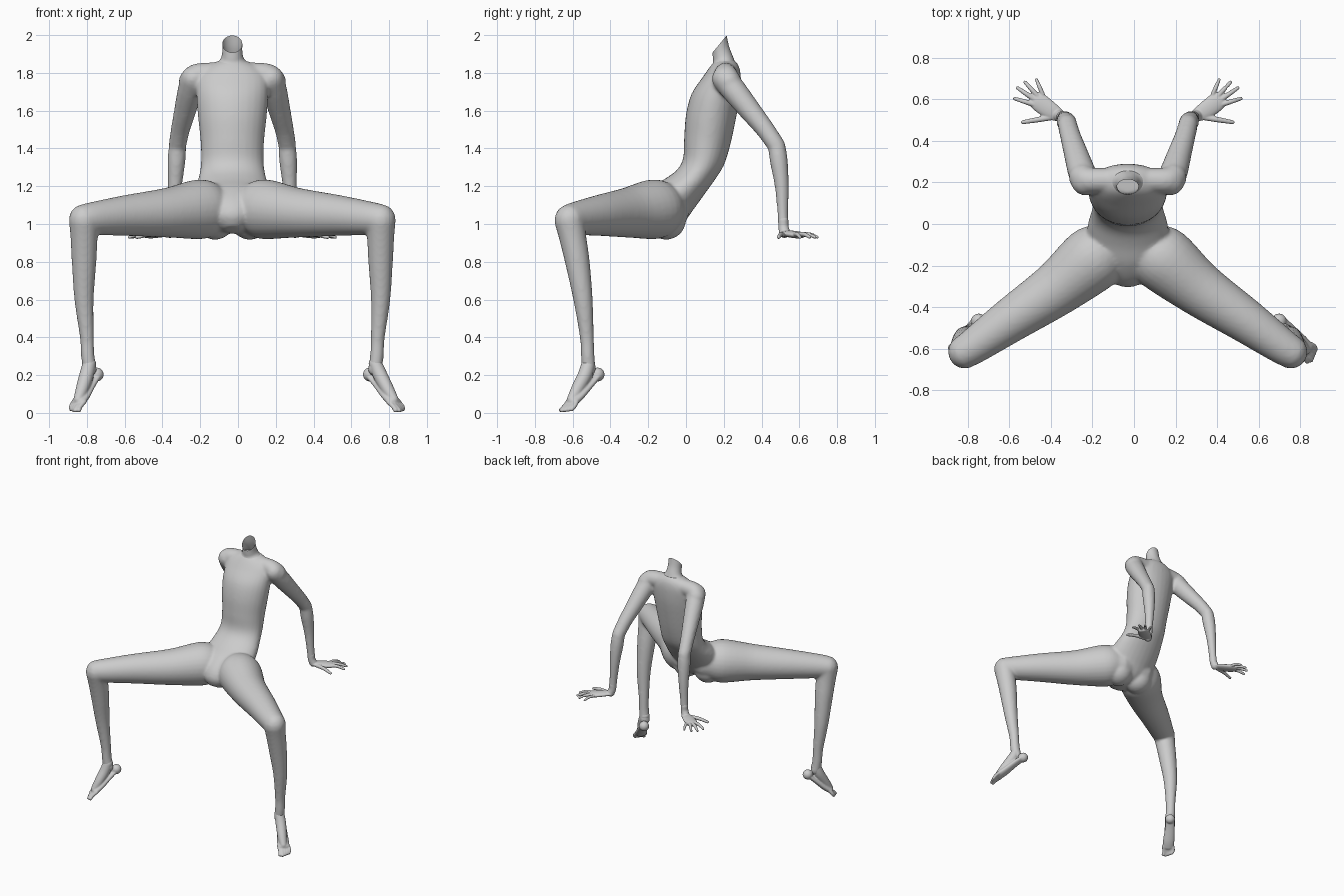
import bpy, bmesh, math
from mathutils import Vector as V

if "Cube" in bpy.data.objects:
    bpy.data.objects.remove(bpy.data.objects["Cube"])

CX = -0.03          # mirror plane of the figure
N = 28              # sides of every lofted ring


def spline(rows, steps=5):
    """Catmull-Rom through rows of numbers."""
    out = []
    for i in range(len(rows) - 1):
        p = [rows[max(0, min(len(rows) - 1, i + k))] for k in (-1, 0, 1, 2)]
        for j in range(steps):
            t = j / steps
            out.append([b + .5 * t * (c - a + t * (2*a - 5*b + 4*c - d + t * (3*(b - c) + d - a)))
                        for a, b, c, d in zip(*p)])
    return out + [list(rows[-1])]


def loft(bm, rings, caps=True):
    """Skin rings given as (centre, u, v)."""
    loops = [[bm.verts.new(c + u * math.cos(2*math.pi*k/N) + v * math.sin(2*math.pi*k/N))
              for k in range(N)] for c, u, v in rings]
    for a, b in zip(loops, loops[1:]):
        for k in range(N):
            bm.faces.new((a[k], a[(k+1) % N], b[(k+1) % N], b[k]))
    if caps:
        bm.faces.new(loops[0][::-1])
        bm.faces.new(loops[-1])


def tube(bm, rows, lat=None, flat=1.0):
    """Round-ended limb through (x, y, z, radius); flat squashes it across lat."""
    rows = spline(rows)
    P = [V(r[:3]) for r in rows]
    rings = []
    for i, r in enumerate(rows):
        t = (P[min(i+1, len(P)-1)] - P[max(i-1, 0)]).normalized()
        u = V(lat) if lat else t.cross(V((.3, .9, .31)) if abs(t.y) < .7 else V((1, 0, 0)))
        u = (u - t * u.dot(t)).normalized()
        v = t.cross(u)
        rad = r[3]
        ring = [(P[i], u * rad, v * rad * flat)]
        if i in (0, len(P) - 1):
            sgn = -1 if i == 0 else 1
            dome = [(P[i] + t * sgn * rad * flat * math.sin(a), u * rad * math.cos(a),
                     v * rad * flat * math.cos(a)) for a in (.4, .8, 1.2, 1.45)]
            ring = dome[::-1] + ring if i == 0 else ring + dome
        rings += ring
    loft(bm, rings)


def ball(bm, c, r):
    before = set(bm.verts)
    bmesh.ops.create_uvsphere(bm, u_segments=24, v_segments=16, radius=r)
    for vert in set(bm.verts) - before:
        vert.co += V(c)


def finish(bm, name, voxel=None, smooth=0):
    bmesh.ops.recalc_face_normals(bm, faces=bm.faces)
    me = bpy.data.meshes.new(name)
    bm.to_mesh(me)
    bm.free()
    me.polygons.foreach_set("use_smooth", [True] * len(me.polygons))
    ob = bpy.data.objects.new(name, me)
    bpy.context.collection.objects.link(ob)
    if voxel:
        m = ob.modifiers.new("fuse", 'REMESH')
        m.mode, m.voxel_size, m.use_smooth_shade = 'VOXEL', voxel, True
        m = ob.modifiers.new("soften", 'SMOOTH')
        m.factor, m.iterations = .5, smooth
    return ob


def side(rows, s, turn=0.0):
    """Place rows given as offsets from the mirror plane; turn swings the toes out."""
    return [(CX + s * (r[0] + turn * max(0, (.25 - r[2]) / .23)), *r[1:]) for r in rows]


# torso: front y z, back y z, half width
body = bmesh.new()
torso = [(-.285, .99, -.22, .955, .04), (-.305, 1.05, -.12, .95, .11), (-.275, 1.12, -.03, .985, .17),
         (-.20, 1.19, .035, 1.07, .20), (-.11, 1.24, .10, 1.16, .192), (-.045, 1.29, .15, 1.23, .175),
         (-.015, 1.35, .20, 1.31, .166), (-.01, 1.45, .235, 1.42, .168), (0, 1.58, .265, 1.56, .182),
         (.03, 1.69, .285, 1.68, .19), (.09, 1.78, .29, 1.78, .185), (.125, 1.83, .28, 1.835, .14),
         (.15, 1.86, .255, 1.87, .07)]
loft(body, [(V((CX, (a + c) / 2, (b + d) / 2)), V((w, 0, 0)), V((0, (a - c) / 2, (b - d) / 2)))
            for a, b, c, d, w in spline(torso)])

for s in (-1, 1):
    # buttock, thigh, knee and shin
    ball(body, side([(.092, -.105, 1.022)], s)[0], .105)
    tube(body, side([(.09, -.11, 1.08, .13), (.17, -.17, 1.078, .158), (.34, -.31, 1.06, .132),
                     (.56, -.46, 1.045, .108), (.73, -.58, 1.03, .088), (.785, -.615, 1.025, .08)], s))
    tube(body, side([(.785, -.617, 1.02, .08), (.785, -.60, .93, .072), (.785, -.575, .8, .065),
                     (.785, -.545, .6, .051), (.77, -.525, .4, .037), (.765, -.52, .3, .036),
                     (.755, -.515, .23, .037)], s))
    # shoulder and arm
    tube(body, side([(.03, .21, 1.80, .06), (.12, .21, 1.795, .06), (.19, .21, 1.785, .063),
                     (.218, .225, 1.755, .066)], s))
    tube(body, side([(.205, .205, 1.77, .068), (.225, .26, 1.70, .066), (.25, .34, 1.60, .058),
                     (.275, .42, 1.50, .05), (.29, .475, 1.42, .047)], s))
    tube(body, side([(.29, .48, 1.415, .046), (.296, .492, 1.33, .047), (.304, .507, 1.2, .037),
                     (.312, .512, 1.07, .029), (.318, .515, .985, .027)], s))
finish(body, "body", .010, 7)

# neck, open at the slanted cut
neck = bmesh.new()
loft(neck, [(V((CX, y, z)), V((rx, 0, 0)), V((0, -ry, -tilt))) for y, z, rx, ry, tilt in spline([
    (.20, 1.82, .125, .07, 0), (.20, 1.85, .088, .06, .005), (.195, 1.875, .062, .052, .015),
    (.185, 1.91, .053, .043, .03), (.178, 1.953, .053, .037, .045)])], caps=False)
finish(neck, "neck")

for s, label in ((-1, "right"), (1, "left")):
    # foot: sole, instep, heel and toes
    foot = bmesh.new()
    turn = .05 if s > 0 else 0
    lat = (s * .78, .63, 0)
    tube(foot, side([(.715, -.465, .205, .033), (.75, -.51, .155, .036), (.79, -.57, .09, .043),
                     (.815, -.605, .058, .043)], s, turn), lat, .55)
    tube(foot, side([(.757, -.517, .26, .036), (.772, -.535, .2, .038), (.795, -.575, .125, .034),
                     (.815, -.605, .07, .026)], s, turn))
    ball(foot, side([(.718, -.468, .203)], s, turn)[0], .037)
    for i in range(5):
        k = (i - 2) * .017
        q = .012 * abs(i - 1) * .5
        tube(foot, side([(.81 + .78*k, -.60 + .63*k, .06, .013),
                         (.835 - q/2 + .78*k, -.63 + q + .63*k, .03 + q/3, .012),
                         (.845 - q + .78*k, -.645 + q + .63*k, .013 + q/3, .011 if i else .013)], s, turn))
    finish(foot, label + "_foot", .005, 4)

    # hand: palm, thumb and fingers spread flat
    hand = bmesh.new()
    tube(hand, side([(.317, .515, 1.02, .027), (.319, .516, .985, .027), (.33, .522, .955, .029)], s))
    tube(hand, side([(.325, .52, .95, .03), (.37, .545, .948, .042), (.425, .585, .943, .045),
                     (.452, .605, .94, .036)], s), (s * .6, -.8, 0), .42)
    for base, tip, r in (((.36, .515), (.505, .49), .013), ((.45, .575), (.545, .604), .0115),
                         ((.45, .60), (.53, .655), .0115), ((.435, .617), (.495, .683), .011),
                         ((.41, .625), (.44, .695), .010)):
        mid = [(a + b) / 2 for a, b in zip(base, tip)]
        tube(hand, side([(*base, .945, r * 1.1), (*mid, .945, r), (*tip, .93, r * .75)], s))
    finish(hand, label + "_hand", .004, 3)
